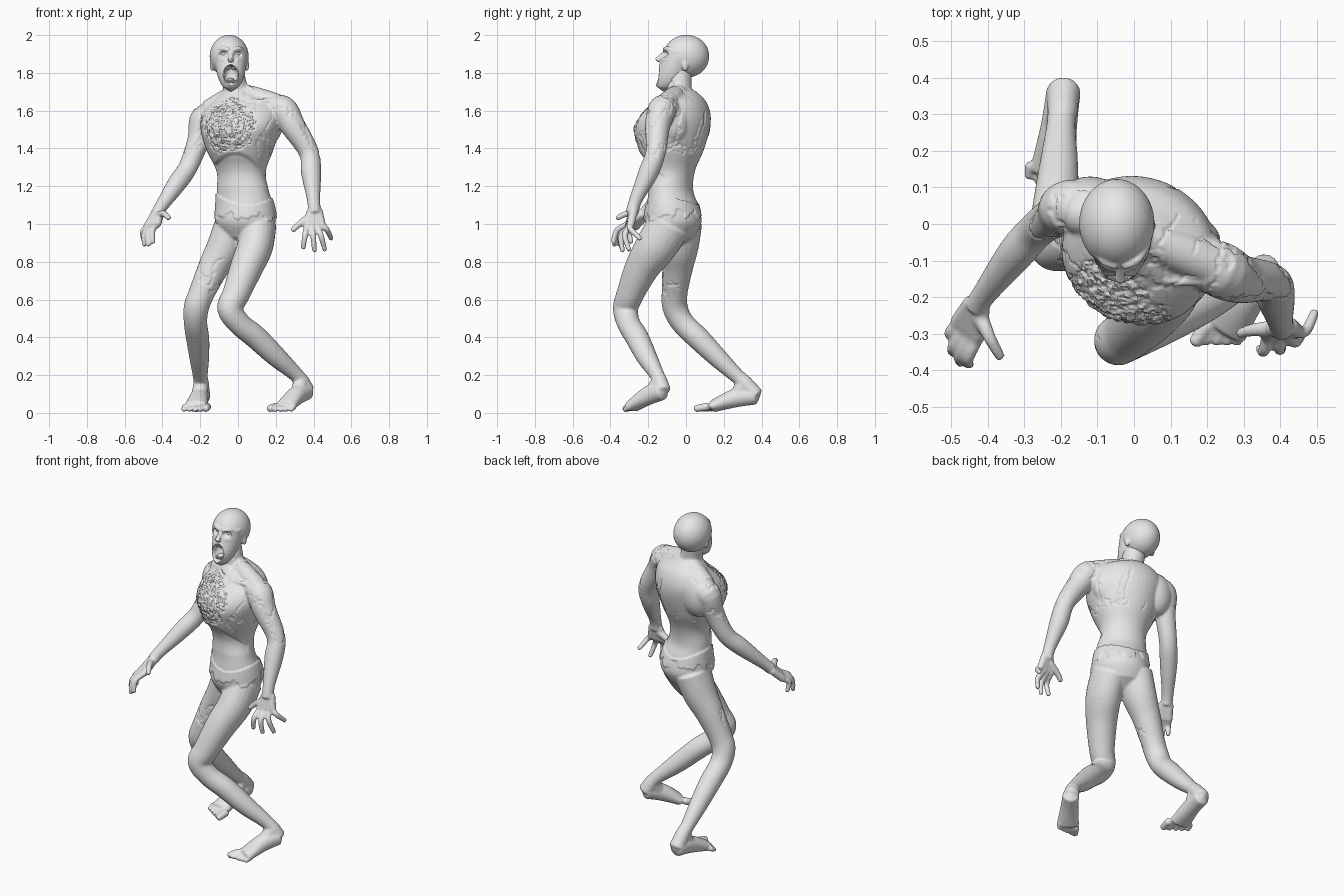
import bpy, bmesh, math
from mathutils import Vector, Matrix, noise

old = bpy.data.objects.get("Cube")
if old:
    bpy.data.objects.remove(old, do_unlink=True)

skin = bpy.data.materials.new("pale_grey_skin")
skin.use_nodes = True
GREY = (0.8, 0.8, 0.8, 1)
skin.diffuse_color = GREY
skin.node_tree.nodes["Principled BSDF"].inputs["Base Color"].default_value = GREY


def smooth_path(points, sub=5):
    """Catmull-Rom resampling of (x, y, z, width, depth) points."""
    pts = [Vector(p if len(p) == 5 else (*p, p[3])) for p in points]
    out = []
    for i in range(len(pts) - 1):
        a, b, c, d = pts[max(i - 1, 0)], pts[i], pts[i + 1], pts[min(i + 2, len(pts) - 1)]
        for s in range(sub):
            t = s / sub
            out.append(b + (c - a) * (t / 2)
                       + (a * 2 - b * 5 + c * 4 - d) * (t * t / 2)
                       + (b * 3 - a - c * 3 + d) * (t ** 3 / 2))
    return out + [pts[-1]]


def tube(bm, points, ref=(0, -1, 0), twist=None, sides=24):
    """Closed elliptical tube; with a twist angle the rings stay level."""
    path = smooth_path(points)
    centres = [Vector(p[:3]) for p in path]
    rings, last = [], len(path) - 1
    for i, p in enumerate(path):
        tangent = (centres[min(i + 1, last)] - centres[max(i - 1, 0)]).normalized()
        if twist is None:
            side = tangent.cross(Vector(ref)).normalized()
            front = side.cross(tangent)
        else:
            side = Vector((math.cos(twist), -math.sin(twist), 0))
            front = Vector((math.sin(twist), math.cos(twist), 0))
        ring = []
        for k in range(sides):
            a = math.tau * k / sides
            ring.append(bm.verts.new(centres[i] + side * p[3] * math.cos(a) + front * p[4] * math.sin(a)))
        rings.append(ring)
        if i in (0, last):
            pole = bm.verts.new(centres[i] + tangent * p[4] * (0.6 if i else -0.6))
            for k in range(sides):
                bm.faces.new((ring[k], ring[(k + 1) % sides], pole))
    for lower, upper in zip(rings, rings[1:]):
        for k in range(sides):
            j = (k + 1) % sides
            bm.faces.new((lower[k], lower[j], upper[j], upper[k]))


def ball(bm, centre, radii, segments=20):
    bmesh.ops.create_uvsphere(bm, u_segments=segments, v_segments=segments // 2, radius=1,
                              matrix=Matrix.LocRotScale(Vector(centre), None, Vector(radii)))


def make(name, bm, voxel=None):
    """Object from bmesh; with a voxel size the parts are fused into one skin."""
    bmesh.ops.recalc_face_normals(bm, faces=bm.faces)
    mesh = bpy.data.meshes.new(name)
    bm.to_mesh(mesh)
    bm.free()
    obj = bpy.data.objects.new(name, mesh)
    bpy.context.collection.objects.link(obj)
    if voxel:
        fuse = obj.modifiers.new("fuse", 'REMESH')
        fuse.mode, fuse.voxel_size = 'VOXEL', voxel
        relax = obj.modifiers.new("relax", 'SMOOTH')
        relax.factor, relax.iterations = 0.5, 6
        graph = bpy.context.evaluated_depsgraph_get()
        mesh = bpy.data.meshes.new_from_object(obj.evaluated_get(graph))
        obj.modifiers.clear()
        obj.data = mesh
    mesh.materials.clear()
    mesh.materials.append(skin)
    for face in mesh.polygons:
        face.use_smooth = True
        face.material_index = 0
    return obj


def hand(bm, wrist, knuckles, spread, bulge, tips, thumb):
    wrist, knuckles, spread = Vector(wrist), Vector(knuckles), Vector(spread)
    # palm as four fanned bones, then a bent finger on each
    for i, tip in enumerate(tips):
        offset = spread * (i - 1.5)
        base, tip = knuckles + offset, Vector(tip)
        middle = (base + tip) / 2 + Vector(bulge)
        tube(bm, [(*(wrist + offset * 0.5), 0.023), (*base, 0.021)], sides=12)
        tube(bm, [(*base, 0.017), (*middle, 0.016), (*tip, 0.013)], sides=12)
    tube(bm, [(*p, r) for p, r in zip(thumb, (0.024, 0.018, 0.014))], sides=12)


def foot(bm, ankle, heel, ball_of_foot, spread):
    ankle, heel, front, spread = map(Vector, (ankle, heel, ball_of_foot, spread))
    instep = heel.lerp(front, 0.45)
    tube(bm, [(*heel, 0.047, 0.048), (instep.x, instep.y, instep.z + 0.014, 0.05, 0.05),
              (*front, 0.064, 0.032)], ref=(0, 0, 1))
    # heel cord and the slope from shin to instep
    tube(bm, [(*ankle, 0.041), (*heel, 0.045)])
    tube(bm, [(*ankle, 0.039), (*instep, 0.044)])
    ahead = (front - heel).normalized()
    for i in range(5):
        root = front + spread * (i - 2)
        tip = root + ahead * (0.07 - 0.008 * i)
        size = 0.022 if i == 0 else 0.016
        tube(bm, [(*root, size), (tip.x, tip.y, size, size * 0.85)], ref=(0, 0, 1), sides=12)


# torso, twisted to the right
body = bmesh.new()
tube(body, [(.035, -.063, .93, .125, .105), (.04, -.067, 1.01, .16, .147), (.037, -.072, 1.1, .155, .132),
            (.025, -.08, 1.18, .142, .112), (.017, -.075, 1.28, .133, .12), (.01, -.078, 1.39, .178, .17),
            (.012, -.077, 1.5, .212, .2), (.02, -.055, 1.58, .215, .178), (.03, -.03, 1.65, .175, .125),
            (0, -.025, 1.7, .085, .08)], twist=math.radians(25), sides=48)
# shoulder blades
ball(body, (-.12, .045, 1.53), (.1, .085, .13), 40)
ball(body, (.14, -.06, 1.54), (.1, .088, .13), 40)

# neck, shoulder slopes and collar bones
tube(body, [(.01, -.01, 1.6, .085), (-.01, -.035, 1.7, .066), (-.035, -.03, 1.82, .064)])
tube(body, [(0, -.03, 1.7, .05), (.12, -.075, 1.66, .058), (.22, -.115, 1.625, .06)])
tube(body, [(-.02, -.01, 1.69, .05), (-.15, .03, 1.6, .06)])
tube(body, [(0, -.14, 1.635, .014), (.1, -.155, 1.65, .013), (.21, -.155, 1.65, .014)])
tube(body, [(-.04, -.14, 1.635, .014), (-.13, -.07, 1.62, .014)])

# arms
tube(body, [(.16, -.09, 1.6, .07), (.235, -.125, 1.605, .077), (.29, -.15, 1.52, .067),
            (.375, -.16, 1.38, .053), (.387, -.2, 1.27, .053), (.4, -.265, 1.13, .035),
            (.405, -.285, 1.06, .035)])
tube(body, [(-.11, .04, 1.56, .075), (-.18, .045, 1.555, .075), (-.21, .025, 1.44, .059),
            (-.265, -.015, 1.3, .051), (-.323, -.08, 1.215, .05), (-.408, -.19, 1.09, .034),
            (-.43, -.225, 1.05, .034)])

# clawing hands
hand(body, (.405, -.28, 1.07), (.405, -.3, .985), (.027, .004, .004), (0, -.025, .015),
     [(.345, -.34, .87), (.405, -.335, .855), (.46, -.3, .86), (.495, -.24, .92)],
     [(.385, -.285, 1.04), (.325, -.29, 1.0), (.288, -.3, .965)])
hand(body, (-.43, -.225, 1.05), (-.455, -.29, .99), (-.019, .014, -.005), (-.015, -.02, .015),
     [(-.45, -.385, .9), (-.475, -.38, .885), (-.495, -.35, .885), (-.495, -.29, .9)],
     [(-.425, -.245, 1.04), (-.395, -.31, 1.055), (-.365, -.365, 1.03)])

# legs, with the buttocks as the deep upper ends of the thighs
tube(body, [(.108, -.085, 1.0, .095, .115), (.09, -.16, .88, .095, .11), (.045, -.232, .77, .087, .092),
            (-.01, -.295, .63, .073), (-.043, -.32, .55, .067), (.01, -.302, .47, .061),
            (.095, -.26, .4, .062), (.2, -.21, .3, .055), (.3, -.158, .21, .04), (.335, -.14, .17, .04)])
tube(body, [(-.025, -.03, 1.0, .098, .115), (-.07, -.035, .88, .095, .102), (-.13, -.045, .77, .082),
            (-.19, -.06, .64, .069), (-.22, -.058, .56, .067), (-.225, -.02, .48, .062),
            (-.213, .07, .39, .061), (-.205, .17, .29, .052), (-.2, .265, .2, .04), (-.196, .305, .165, .04)])
foot(body, (.335, -.14, .17), (.362, -.124, .116), (.25, -.285, .034), (.024, -.006, 0))
foot(body, (-.196, .305, .165), (-.192, .368, .092), (-.222, .14, .034), (-.03, .012, 0))
body = make("body", body, 0.0062)


def in_wound(p, normal):
    spread = ((p.x + .04) / .135) ** 2 + ((p.z - 1.52) / .14) ** 2
    ragged = 0.6 * noise.noise(p * 12) + 0.3 * noise.noise(p * 35)
    return p.y < -.1 and normal.y < -.1 and abs(p.x) < .2 and spread + ragged < 1


# surface detail: open chest wound, sunken belly, split skin, ragged waistband
normals = [v.normal.copy() for v in body.data.vertices]
raw = set()
for v, n in zip(body.data.vertices, normals):
    p, shift = v.co.copy(), 0
    trunk = -.2 < p.x < .24
    if in_wound(p, n):
        raw.add(v.index)
        shift = -.004 + .008 * noise.noise(p * 45) + .005 * noise.noise(p * 100)
    elif p.z > 1.36 or (p.x < -.08 and .6 < p.z < .85 and p.y < -.03):
        crack = noise.noise(Vector((p.x * 10, p.y * 10, p.z * 5))) + .2 * noise.noise(p * 35)
        if abs(crack) < .045 and noise.noise(p * 6 + Vector((3, 1, 2))) > -.1:
            shift = -.004
    arch = 1.385 - 5 * (p.x + .015) ** 2
    if trunk and n.y < -.2 and 1.2 < p.z < arch:
        shift -= .009 * min(1, (p.z - 1.2) / .12, (arch - p.z) / .025)
    hem = 1.05 + .06 * noise.noise(Vector((p.x * 16, p.y * 16, 0))) + .03 * noise.noise(p * 40)
    if trunk and hem < p.z < 1.1 + 2.2 * (p.x - .05) ** 2:
        shift += .007
    v.co = p + n * shift
for face in body.data.polygons:
    if all(i in raw for i in face.vertices):
        face.use_smooth = False

# head: skull, gaunt face, brow, cheekbones, nose and ears
MID = -.038
head = bmesh.new()
ball(head, (-.047, .002, 1.888), (.103, .121, .113), 64)
tube(head, [(MID, -.1, 1.725, .04, .053), (MID, -.085, 1.75, .057, .072), (MID, -.07, 1.79, .072, .084),
            (MID, -.05, 1.85, .083, .087), (MID, -.033, 1.92, .087, .085)], twist=0, sides=48)
tube(head, [(MID, -.118, 1.905, .009), (MID, -.14, 1.88, .013), (MID, -.15, 1.867, .017)])
for s in (-1, 1):
    tube(head, [(MID + s * .01, -.114, 1.922, .012), (MID + s * .045, -.1, 1.928, .012),
                (MID + s * .07, -.064, 1.915, .01)], ref=(0, 0, 1))
    tube(head, [(MID + s * .03, -.118, 1.868, .012), (MID + s * .06, -.088, 1.868, .013),
                (MID + s * .078, -.04, 1.865, .01)], ref=(0, 0, 1))
    ball(head, (-.045 + s * .092, -.005, 1.84), (.012, .018, .031))
head = make("head", head, 0.0045)

# hollow the screaming mouth and the eye sockets
for v in head.data.vertices:
    p = v.co.copy()
    if p.y > -.07:
        continue
    m = ((p.x - MID) / .037) ** 2 + ((p.z - 1.79) / .052) ** 2
    e = ((abs(p.x - MID) - .037) / .024) ** 2 + ((p.z - 1.9) / .017) ** 2
    if m < 1:
        v.co.y += .06 * math.sqrt(1 - m)
    elif m < 1.4:
        v.co.y -= .004
    if e < 1:
        v.co.y += .02 * math.sqrt(1 - e)

# eyes, teeth and tongue
eyes, teeth, tongue = bmesh.new(), bmesh.new(), bmesh.new()
for s in (-1, 1):
    ball(eyes, (MID + s * .037, -.084, 1.9), (.015, .015, .014))
for k in range(-3, 4):
    a = k * .33
    for z, y in ((1.828, -.132), (1.757, -.138)):
        ball(teeth, (MID + .026 * math.sin(a), y + .02 * (1 - math.cos(a)), z - .004 * abs(a)),
             (.0042, .004, .009))
ball(tongue, (MID, -.115, 1.763), (.018, .024, .01))
make("eyes", eyes)
make("teeth", teeth)
make("tongue", tongue)
